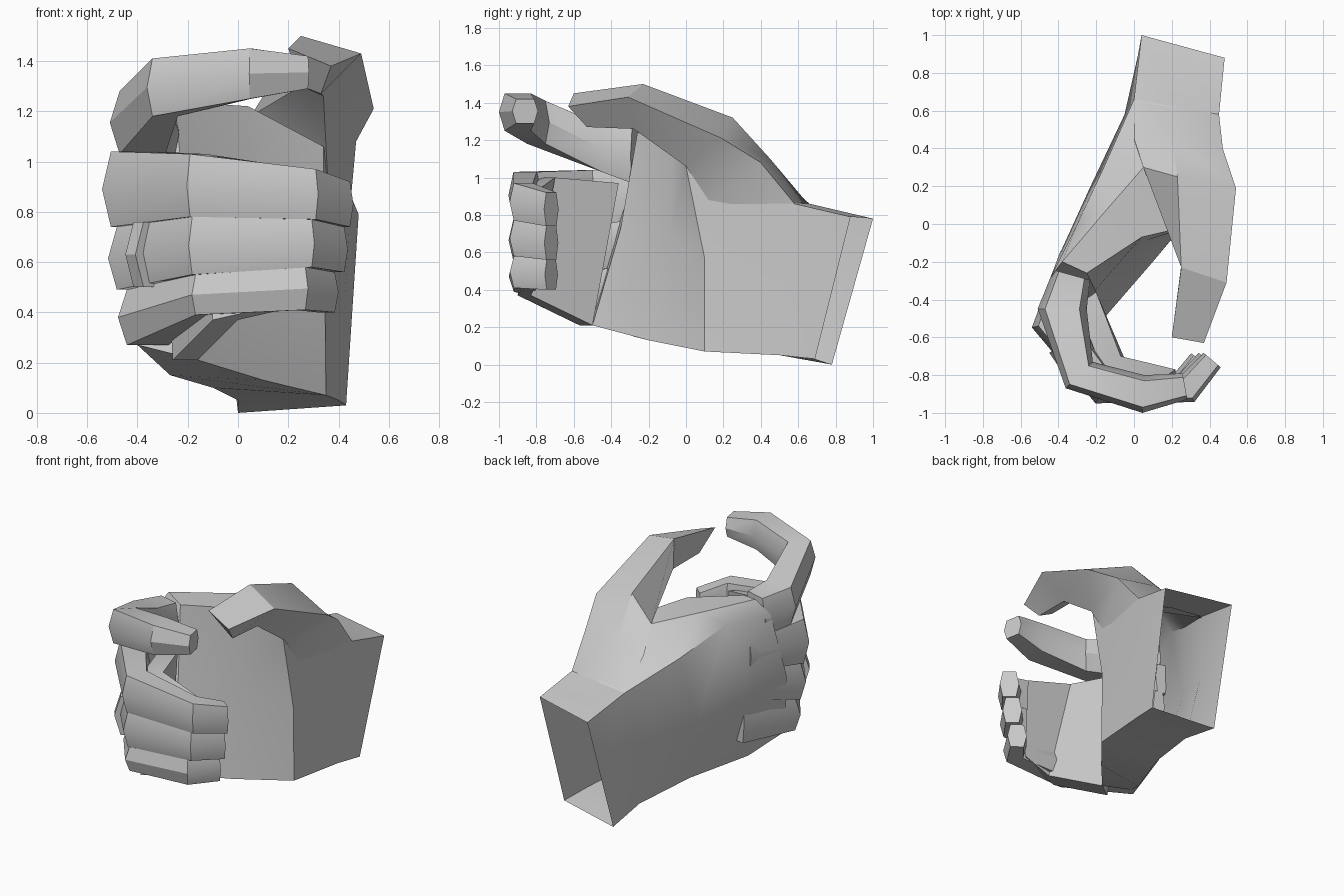
import bpy
import bmesh
from math import radians
from mathutils import Vector

cube = bpy.data.objects.get("Cube")
if cube:
    bpy.data.objects.remove(cube, do_unlink=True)

# One plain grey for the whole hand
grey = bpy.data.materials.new("plain_grey")
grey.use_nodes = True
grey.diffuse_color = (0.6, 0.6, 0.6, 1)
shader = grey.node_tree.nodes["Principled BSDF"]
shader.inputs["Base Color"].default_value = grey.diffuse_color


def loft(name, sections, cap_start=True):
    """Skin a row of matching closed cross-sections."""
    bm = bmesh.new()
    rings = [[bm.verts.new(point) for point in section] for section in sections]
    for ring, following in zip(rings, rings[1:]):
        for i in range(len(ring)):
            j = (i + 1) % len(ring)
            bm.faces.new((ring[i], ring[j], following[j], following[i]))
    if cap_start:
        bm.faces.new(rings[0][::-1])
    bm.faces.new(rings[-1])
    bmesh.ops.recalc_face_normals(bm, faces=bm.faces[:])
    mesh = bpy.data.meshes.new(name)
    bm.to_mesh(mesh)
    bm.free()
    mesh.materials.append(grey)
    obj = bpy.data.objects.new(name, mesh)
    bpy.context.collection.objects.link(obj)
    bpy.ops.object.select_all(action='DESELECT')
    obj.select_set(True)
    bpy.context.view_layer.objects.active = obj
    bpy.ops.object.shade_smooth_by_angle(angle=radians(30))


def finger(name, stations):
    """Six-sided tube; a station is x, y, half depth, bottom and top height."""
    points = [Vector(station[:2]) for station in stations]
    steps = [(end - start).normalized() for start, end in zip(points, points[1:])]
    flat = 0.7
    shape = ((1, 0), (flat, 1), (-flat, 1), (-1, 0), (-flat, -1), (flat, -1))
    sections = []
    for i, (x, y, depth, bottom, top) in enumerate(stations):
        along = (steps[max(i - 1, 0)] + steps[min(i, len(steps) - 1)]).normalized()
        middle, half = (top + bottom) / 2, (top - bottom) / 2
        sections.append([
            (x + along.y * depth * out, y - along.x * depth * out, middle + half * up)
            for out, up in shape])
    loft(name, sections)


def palm_section(inner_low, outer_low, outer_top, inner_top, bulge=0, web=None):
    """Four corners, with bowed sides and an optional raised web on top."""
    corners = [Vector(p) for p in (inner_low, outer_low, outer_top, inner_top)]
    low_in, low_out, top_out, top_in = corners
    back = (low_out + top_out) / 2 - Vector((bulge, 0, 0))
    front = (low_in + top_in) / 2 + Vector((0, bulge / 2, 0))
    crown = Vector(web) if web else (top_out + top_in) / 2
    return [low_in, low_out, back, top_out, crown, top_in, front]


# Palm from the open wrist to the knuckles
loft("palm", [
    palm_section((.43, .69, .03), (0, .78, 0), (.04, 1, .78), (.48, .88, .79)),
    palm_section((.4, .5, .05), (0, .5, .05), (0, .66, .86), (.45, .58, .86), bulge=.05),
    palm_section((.35, .1, .07), (-.1, .1, .1), (-.16, .3, 1), (.34, 0, 1.06),
                 bulge=.1, web=(.05, .3, 1.18)),
    palm_section((.1, -.2, .13), (-.27, -.28, .15), (-.3, 0, 1.15), (.04, -.07, 1.22),
                 bulge=.1, web=(-.15, .07, 1.22)),
    palm_section((-.16, -.5, .21), (-.4, -.5, .27), (-.44, -.28, 1.15), (-.25, -.26, 1.24),
                 bulge=.06, web=(-.38, -.2, 1.27)),
], cap_start=False)

# Thumb with its fleshy root and web
loft("thumb", [
    [(.04, .65, .86), (.45, .58, .86), (.44, .56, .8), (0, .66, .85)],
    [(.2, .45, 1.1), (.47, .4, 1.08), (.36, .12, .88), (0, .45, 1.04)],
    [(.23, .25, 1.32), (.54, .19, 1.21), (.35, 0, 1.06), (.05, .3, 1.18)],
    [(.25, -.23, 1.5), (.49, -.31, 1.43), (.34, -.28, 1.26), (.25, -.22, 1.3)],
    [(.2, -.6, 1.45), (.37, -.63, 1.38), (.33, -.53, 1.27), (.25, -.5, 1.3)],
], cap_start=False)

# Flat inner side shared by the three closed fingers, from top and bottom edges
thickness = Vector((-.1, -.07, 0))
pad_sections = []
for edge in (((-.2, -.36, .97), (-.16, -.5, .21)),
             ((-.07, -.7, 1), (0, -.83, .37)),
             ((.22, -.77, .95), (.22, -.8, .42))):
    top, bottom = Vector(edge[0]), Vector(edge[1])
    pad_sections.append([top, bottom, bottom + thickness, top + thickness])
loft("finger_pad", pad_sections)

# Index finger, growing out of the top of the palm
finger("index_finger", [
    (-.33, -.27, .1, .97, 1.26), (-.38, -.45, .13, 1.03, 1.28),
    (-.29, -.8, .1, 1.18, 1.41), (.05, -.9, .1, 1.25, 1.45),
    (.27, -.86, .07, 1.29, 1.42)])

# Three closed fingers stacked between shared groove lines
path = ((-.33, -.15, .04), (-.4, -.52, .12), (-.15, -.86, .1), (.27, -.87, .08), (.39, -.72, .06))
grooves = ((1, 1.04, 1.03, .97, .92),
           (.8, .74, .78, .77, .74),
           (.6, .49, .55, .58, .56),
           (.3, .27, .39, .41, .4))
reaches = {"middle_finger": 1.06, "ring_finger": 1, "little_finger": .9}
for (name, reach), tops, bottoms in zip(reaches.items(), grooves, grooves[1:]):
    finger(name, [(x * reach, y, depth, bottom, top)
                  for (x, y, depth), bottom, top in zip(path, bottoms, tops)])

# Narrow band worn on the ring finger
finger("finger_band", [(-.34, -.61, .13, .5, .76), (-.3, -.67, .13, .5, .76)])
